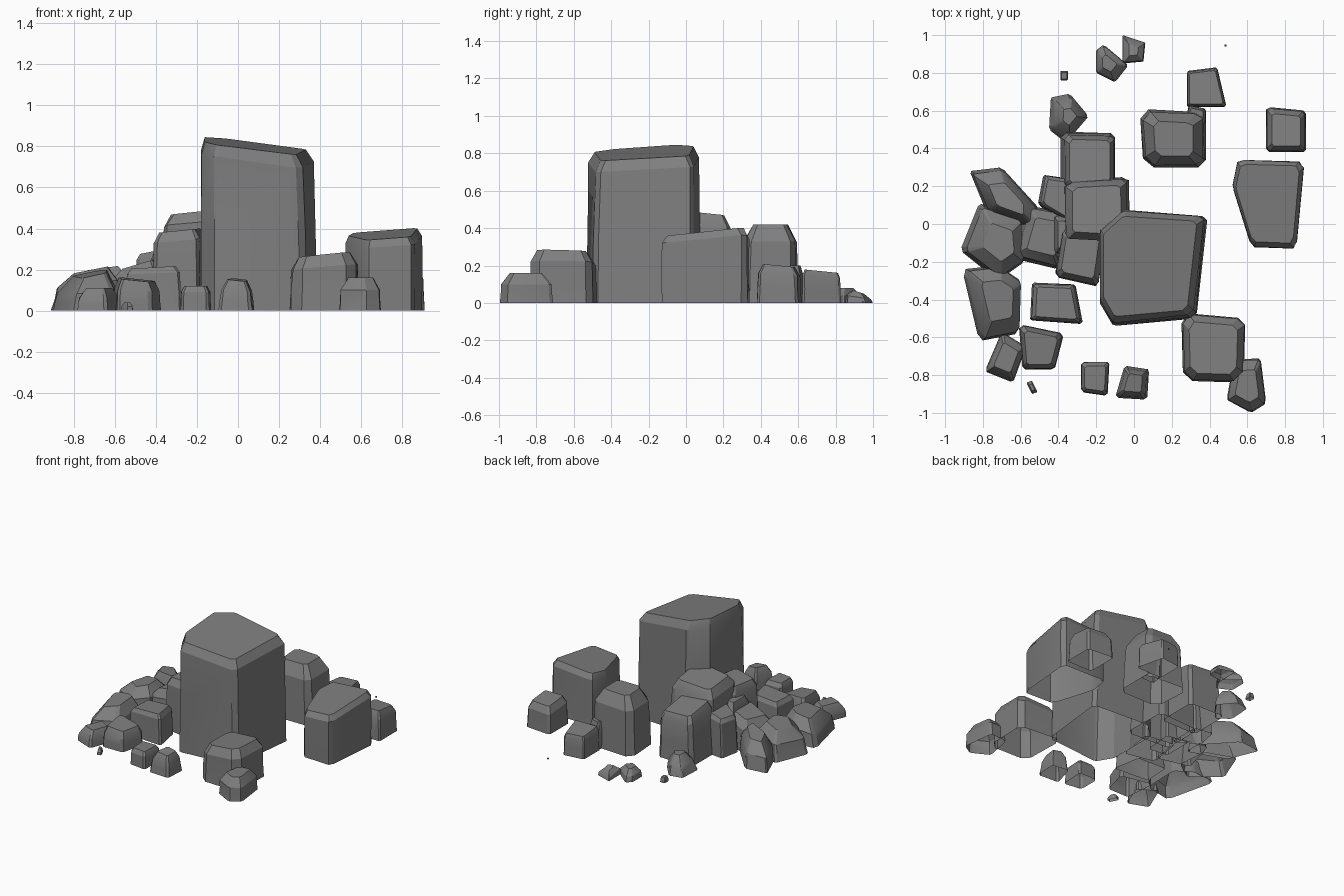
import bpy, bmesh, math, random
from mathutils import Vector

random.seed(7)
if "Cube" in bpy.data.objects:
    bpy.data.objects.remove(bpy.data.objects["Cube"])

stone = bpy.data.materials.new("grey_stone")
stone.use_nodes = True
grey = (0.21, 0.21, 0.21, 1)
stone.diffuse_color = grey
stone.node_tree.nodes["Principled BSDF"].inputs["Base Color"].default_value = grey


def cut_corners(points, cut):
    """Replace every corner of an outline by a short, uneven chamfer."""
    result = []
    for i, corner in enumerate(points):
        for neighbour in (points[i - 1], points[(i + 1) % len(points)]):
            result.append(corner.lerp(neighbour, cut * random.uniform(0.6, 1.4)))
    return result


def rock(name, outline, height, slope=(0, 0), taper=0.96, rim=0.05, top=0.82,
         lean=(0, 0), cut=0.08, rough=0.01):
    """Open-bottomed boulder: stacked rings above a counter-clockwise footprint."""
    corners = [Vector(p) for p in outline]
    centre = sum(corners, Vector((0, 0))) / len(corners)
    points = cut_corners(corners, cut)
    shoulder = 1 - min(rim / height, 0.5)
    levels = ((0, 1), (0.5 * shoulder, (1 + taper) / 2), (shoulder, taper), (1, top))
    bm = bmesh.new()
    rings = []
    for level, scale in levels:
        ring = []
        for p in points:
            offset = (p - centre) * scale
            wobble = random.uniform(-rough, rough) if 0 < level < 1 else 0
            flat = centre + offset * (1 + wobble * 2) + Vector(lean) * level
            z = level * (height + offset.dot(Vector(slope)))
            ring.append(bm.verts.new((flat.x, flat.y, max(z, 0) + wobble * height)))
        rings.append(ring)
    count = len(points)
    for low, high in zip(rings, rings[1:]):
        for i in range(count):
            j = (i + 1) % count
            bm.faces.new((low[i], low[j], high[j], high[i]))
    bm.faces.new(rings[-1])
    mesh = bpy.data.meshes.new(name)
    bm.to_mesh(mesh)
    bm.free()
    mesh.materials.append(stone)
    obj = bpy.data.objects.new(name, mesh)
    bpy.context.collection.objects.link(obj)
    bpy.ops.object.select_all(action="DESELECT")
    obj.select_set(True)
    bpy.context.view_layer.objects.active = obj
    bpy.ops.object.shade_smooth_by_angle(angle=math.radians(25))


# Central tower, with its front right and back right corners worn off
rock("tower", [(-.18, -.42), (-.11, -.54), (.33, -.5), (.39, .04), (-.06, .07), (-.18, -.04)],
     .81, slope=(-.13, .07), taper=.97, rim=.06, top=.87, lean=(-.01, .01), cut=.06)

# Large free-standing boulders
rock("left_boulder", [(.62, -.12), (.86, -.13), (.9, .33), (.55, .34), (.52, .2)], .37,
     slope=(.08, .1), taper=.99, rim=.04, top=.89)
rock("back_boulder", [(.05, .3), (.38, .3), (.38, .59), (.03, .61)], .42,
     taper=.92, rim=.09, top=.6, cut=.12)
rock("front_boulder", [(.26, -.83), (.58, -.84), (.59, -.5), (.25, -.47)], .27,
     slope=(.1, -.03), rim=.06, top=.76, cut=.12)
rock("front_boulder_foot", [(.49, -.93), (.62, -1), (.7, -.95), (.67, -.71), (.53, -.72)],
     .16, rim=.06, top=.6)
rock("back_left_block", [(.7, .38), (.91, .38), (.91, .6), (.7, .62)], .2,
     slope=(0, -.1), taper=.94, top=.72)
rock("back_block", [(.28, .62), (.49, .62), (.44, .83), (.28, .81)], .17,
     slope=(0, -.1), rim=.03, top=.85, cut=.04)
rock("back_wedge", [(.27, .53), (.38, .53), (.38, .61), (.29, .63)], .2, top=.7)

# Tall stack leaning on the tower
rock("stack_top", [(-.37, -.08), (-.02, -.1), (-.03, .25), (-.37, .23)], .47,
     slope=(.1, -.1), taper=.95, rim=.06, top=.75, rough=.02)
rock("stack_back", [(-.39, .18), (-.1, .18), (-.1, .48), (-.39, .49)], .36,
     slope=(-.05, -.15), taper=.9, rim=.05, top=.74, lean=(.01, 0))
rock("stack_front", [(-.42, -.28), (-.19, -.33), (-.15, -.05), (-.38, -.02)], .39,
     slope=(.1, 0), top=.75, rough=.02)
rock("stack_side", [(-.51, .1), (-.34, .0), (-.34, .24), (-.48, .26)], .29,
     slope=(.2, 0), taper=.94, rim=.03, top=.78, lean=(.01, 0))
rock("stack_ledge", [(-.43, -.16), (-.28, -.18), (-.26, .04), (-.43, .06)], .32,
     slope=(.3, 0), taper=.88, top=.65)
rock("stack_tail", [(-.45, .5), (-.36, .43), (-.24, .57), (-.34, .69), (-.44, .67)], .13,
     taper=.8, rim=.06, top=.35, lean=(.02, 0))

# Low slabs spreading to the right
rock("slab_inner", [(-.65, -.18), (-.4, -.24), (-.36, .06), (-.57, .1)], .23,
     slope=(.3, 0), taper=.9, rim=.06, top=.6, lean=(.02, 0))
rock("slab_back", [(-.78, .06), (-.5, -.04), (-.5, .08), (-.7, .3), (-.87, .28)], .2,
     slope=(.1, -.1), taper=.9, rim=.08, top=.5)
rock("slab_middle", [(-.92, -.14), (-.72, -.3), (-.58, -.2), (-.6, .03), (-.82, .11)], .2,
     slope=(.2, 0), taper=.9, rim=.07, top=.5, lean=(.02, 0))
rock("slab_front", [(-.82, -.62), (-.61, -.58), (-.6, -.3), (-.72, -.22), (-.91, -.24)], .18,
     slope=(.2, .1), taper=.93, rim=.08, top=.55, lean=(.02, 0))
rock("slab_end", [(-.79, -.78), (-.64, -.84), (-.57, -.65), (-.7, -.57)], .11,
     taper=.93, rim=.05, top=.6)
rock("front_right_block", [(-.55, -.51), (-.27, -.53), (-.31, -.32), (-.54, -.31)], .21,
     slope=(.06, 0), taper=.93, rim=.03, top=.78, cut=.05)
rock("front_right_stone", [(-.59, -.77), (-.42, -.77), (-.37, -.58), (-.61, -.53)], .15,
     slope=(-.1, .05), rim=.05, top=.75)

# Small stones and chips
rock("front_stone_a", [(-.28, -.89), (-.14, -.91), (-.13, -.73), (-.28, -.73)], .12,
     rim=.03, top=.75)
rock("front_stone_b", [(-.1, -.92), (.07, -.93), (.08, -.77), (-.05, -.75)], .15,
     slope=(-.1, .1), taper=.85, top=.55)
rock("back_chip_a", [(-.2, .8), (-.1, .75), (-.03, .84), (-.16, .95), (-.2, .92)], .08,
     taper=.9, rim=.04, top=.45)
rock("back_chip_b", [(-.06, .85), (.05, .86), (.06, .96), (-.06, 1)], .06,
     slope=(0, -.3), taper=.9, rim=.04, top=.4, cut=.03)
rock("back_chip_c", [(-.39, .76), (-.35, .76), (-.35, .81), (-.39, .81)], .04, top=.7)
rock("back_chip_d", [(.48, .94), (.49, .94), (.49, .95), (.48, .95)], .01, top=.6)
rock("front_chip", [(-.54, -.9), (-.51, -.89), (-.54, -.83), (-.57, -.84)], .04, top=.5)
